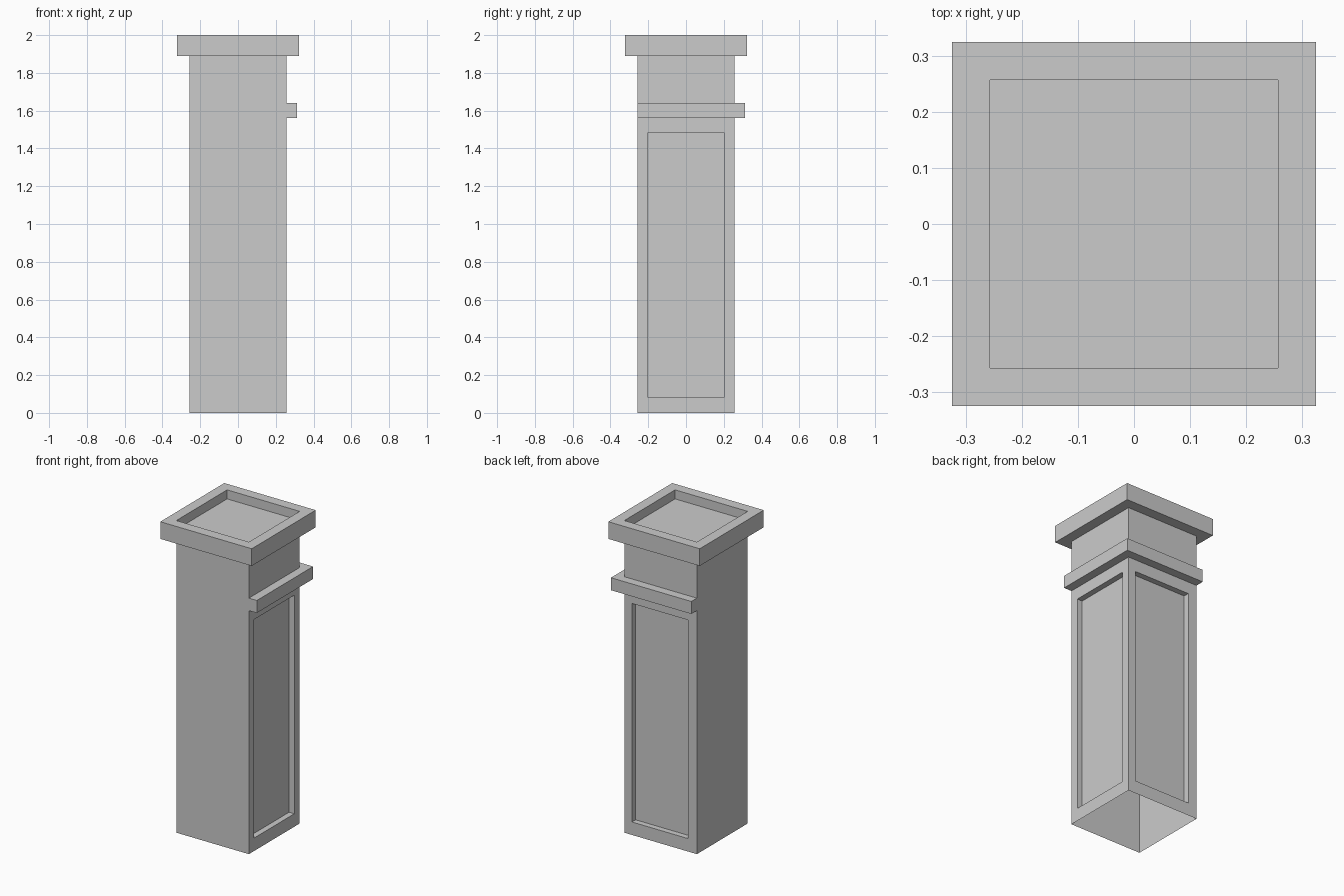
import bpy, bmesh

if "Cube" in bpy.data.objects:
    bpy.data.objects.remove(bpy.data.objects["Cube"])

R, CAP = 0.257, 0.324          # shaft and cap half widths
BAND, DEPTH = 0.056, 0.037     # band projection, panel recess depth

bm = bmesh.new()


def ring(r, z):
    return [bm.verts.new((x * r, y * r, z)) for x, y in ((-1, -1), (1, -1), (1, 1), (-1, 1))]


# Hollow shaft, flared cap and sunken top as stacked square rings (open bottom)
rings = [ring(r, z) for r, z in ((R, 0), (R, 1.56), (R, 1.64), (R, 1.89),
                                 (CAP, 1.89), (CAP, 2.0), (R, 2.0), (R, 1.942))]
walls = []
for a, b in zip(rings, rings[1:]):
    walls.append([bm.faces.new((a[i], a[(i + 1) % 4], b[(i + 1) % 4], b[i])) for i in range(4)])
bm.faces.new(rings[-1])
bm.normal_update()


# Recessed panel on a shaft face; axis is the panel's horizontal direction
def panel(face, axis, lo, hi, push):
    bmesh.ops.inset_individual(bm, faces=[face], thickness=0.05)
    for v in face.verts:
        v.co[axis] = hi if v.co[axis] > 0 else lo
        v.co.z = 1.483 if v.co.z > 0.7 else 0.083
    new = bmesh.ops.extrude_discrete_faces(bm, faces=[face])["faces"][0]
    bmesh.ops.translate(bm, verts=new.verts, vec=push)


panel(walls[0][1], 1, -0.205, 0.203, (-DEPTH, 0, 0))
panel(walls[0][2], 0, -0.195, 0.203, (0, -DEPTH, 0))

# Band wrapping the right and back sides, mitred at their shared corner
band = [walls[1][1], walls[1][2]]
out = bmesh.ops.extrude_face_region(bm, geom=band)["geom"]
old = [f for f in band if f.is_valid and f not in out]
if old:
    bmesh.ops.delete(bm, geom=old, context='FACES_ONLY')
for v in (g for g in out if isinstance(g, bmesh.types.BMVert)):
    x, y = v.co.x, v.co.y
    if x > 0:
        v.co.x += BAND
    if y > 0:
        v.co.y += BAND
    # loose ends stay flush with the plain front and left sides

bmesh.ops.recalc_face_normals(bm, faces=bm.faces)
mesh = bpy.data.meshes.new("corner_pillar")
bm.to_mesh(mesh)
bm.free()
bpy.context.collection.objects.link(bpy.data.objects.new("corner_pillar", mesh))
